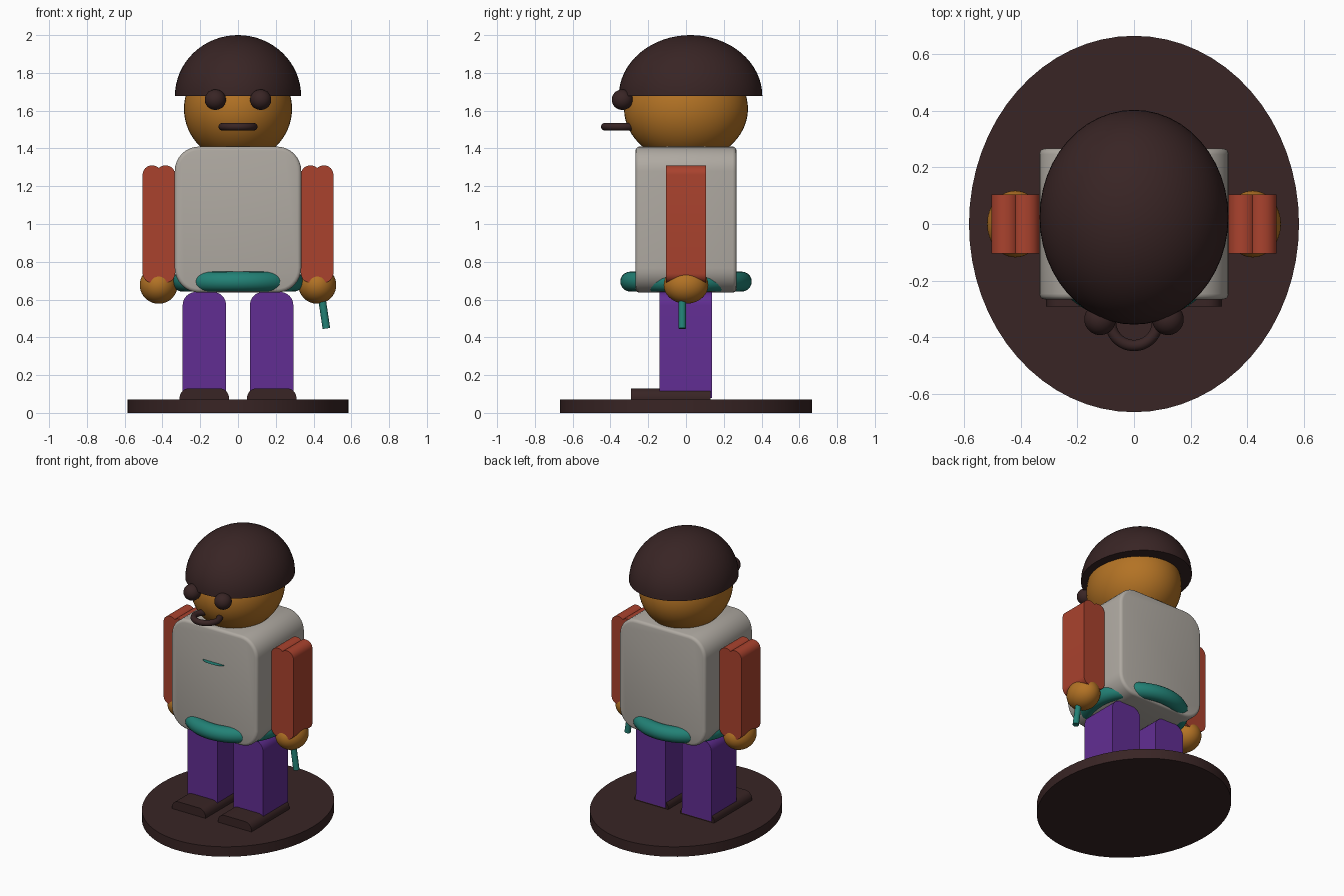
import bpy, bmesh, math
from mathutils import Vector, Matrix

if "Cube" in bpy.data.objects:
    bpy.data.objects.remove(bpy.data.objects["Cube"], do_unlink=True)


def material(name, rgb):
    m = bpy.data.materials.new(name)
    m.use_nodes = True
    m.diffuse_color = (*rgb, 1)
    m.node_tree.nodes["Principled BSDF"].inputs["Base Color"].default_value = (*rgb, 1)
    return m


BROWN = material("dark_brown", (0.04, 0.018, 0.018))
SKIN = material("tan_skin", (0.45, 0.17, 0.018))
GREY = material("warm_grey", (0.43, 0.40, 0.36))
RED = material("brick_red", (0.40, 0.055, 0.027))
PURPLE = material("purple", (0.12, 0.027, 0.29))
TEAL = material("teal", (0.016, 0.22, 0.18))


def finish(obj, name, mat):
    obj.name = name
    obj.data.name = name
    obj.data.materials.append(mat)
    bpy.ops.object.select_all(action='DESELECT')
    obj.select_set(True)
    bpy.context.view_layer.objects.active = obj
    bpy.ops.object.shade_smooth_by_angle(angle=math.radians(40))
    return obj


def from_bmesh(bm, name, mat):
    bmesh.ops.recalc_face_normals(bm, faces=bm.faces)
    me = bpy.data.meshes.new(name)
    bm.to_mesh(me)
    bm.free()
    obj = bpy.data.objects.new(name, me)
    bpy.context.collection.objects.link(obj)
    return finish(obj, name, mat)


def slab(name, mat, x, y, z, radius, rim=0, top_only=False):
    """Box over the given ranges, rounded along y, with an optional soft rim."""
    bm = bmesh.new()
    bmesh.ops.create_cube(bm, size=1)
    for v in bm.verts:
        v.co = [lo if c < 0 else hi for c, (lo, hi) in zip(v.co, (x, y, z))]
    middle = sum(z) / 2
    edges = [e for e in bm.edges
             if abs(e.verts[0].co.y - e.verts[1].co.y) > 0.01
             and (not top_only or e.verts[0].co.z > middle)]
    bmesh.ops.bevel(bm, geom=edges, offset=radius, segments=8, profile=0.5, affect='EDGES')
    if rim:
        bm.normal_update()
        sharp = [e for e in bm.edges if e.calc_face_angle(0) > 1]
        bmesh.ops.bevel(bm, geom=sharp, offset=rim, segments=3, profile=0.5, affect='EDGES')
    return from_bmesh(bm, name, mat)


def ellipsoid(name, mat, centre, radii, half=False):
    bm = bmesh.new()
    bmesh.ops.create_uvsphere(bm, u_segments=48, v_segments=32, radius=1)
    if half:
        low = [v for v in bm.verts if v.co.z < -0.01]
        bmesh.ops.delete(bm, geom=low, context='VERTS')
        rim = [e for e in bm.edges if e.is_boundary]
        bmesh.ops.holes_fill(bm, edges=rim, sides=0)
    bm.transform(Matrix.Translation(centre) @ Matrix.Diagonal((*radii, 1)))
    return from_bmesh(bm, name, mat)


def cylinder(name, mat, start, end, rx, ry, sides):
    start, end = Vector(start), Vector(end)
    axis = end - start
    bm = bmesh.new()
    bmesh.ops.create_cone(bm, cap_ends=True, segments=sides,
                          radius1=1, radius2=1, depth=axis.length)
    turn = axis.to_track_quat('Z', 'Y').to_matrix().to_4x4()
    bm.transform(Matrix.Translation((start + end) / 2) @ turn
                 @ Matrix.Diagonal((rx, ry, 1, 1)))
    return from_bmesh(bm, name, mat)


def ring(name, mat, centre, major, minor):
    bpy.ops.mesh.primitive_torus_add(location=centre, major_radius=major, minor_radius=minor,
                                     major_segments=64, minor_segments=20)
    return finish(bpy.context.object, name, mat)


# Stand
cylinder("stand", BROWN, (0, 0, 0), (0, 0, 0.07), 0.584, 0.666, 64)

# Body and belt
slab("torso", GREY, (-0.335, 0.335), (-0.267, 0.267), (0.637, 1.41), 0.13, rim=0.02)
ring("belt", TEAL, (0, 0, 0.695), 0.295, 0.053)

# Flat chest trim, a thin half disc standing out from the torso
bm = bmesh.new()
bmesh.ops.create_circle(bm, cap_ends=True, segments=32, radius=1)
bm.transform(Matrix.Translation((0, -0.262, 1.17)) @ Matrix.Diagonal((0.085, 0.04, 1, 1)))
from_bmesh(bm, "chest_trim", TEAL)


def span(side, inner, outer):
    return tuple(sorted((side * inner, side * outer)))


# Paired limbs and eyes
for side, label in ((1, "left"), (-1, "right")):
    slab(label + "_leg", PURPLE, span(side, 0.063, 0.293), (-0.14, 0.137),
         (0.08, 0.64), 0.07, top_only=True)
    slab(label + "_foot", BROWN, span(side, 0.048, 0.309), (-0.292, 0.13),
         (0.06, 0.13), 0.05, top_only=True)
    slab(label + "_inner_sleeve", RED, span(side, 0.333, 0.434), (-0.105, 0.105),
         (0.69, 1.31), 0.049)
    slab(label + "_outer_sleeve", RED, span(side, 0.404, 0.505), (-0.105, 0.105),
         (0.69, 1.31), 0.049)
    ellipsoid(label + "_hand", SKIN, (side * 0.42, 0, 0.677), (0.1, 0.118, 0.099))
    ellipsoid(label + "_eye", BROWN, (side * 0.12, -0.337, 1.658), (0.056, 0.056, 0.054))

# Stick held in the left hand
cylinder("stick", TEAL, (0.43, -0.02, 0.7), (0.468, -0.02, 0.447), 0.02, 0.02, 24)

# Head
ellipsoid("head", SKIN, (0, 0, 1.61), (0.286, 0.328, 0.28))
ring("mouth", BROWN, (0, -0.347, 1.515), 0.083, 0.02)
ellipsoid("cap", BROWN, (0, 0.024, 1.677), (0.334, 0.38, 0.323), half=True)
